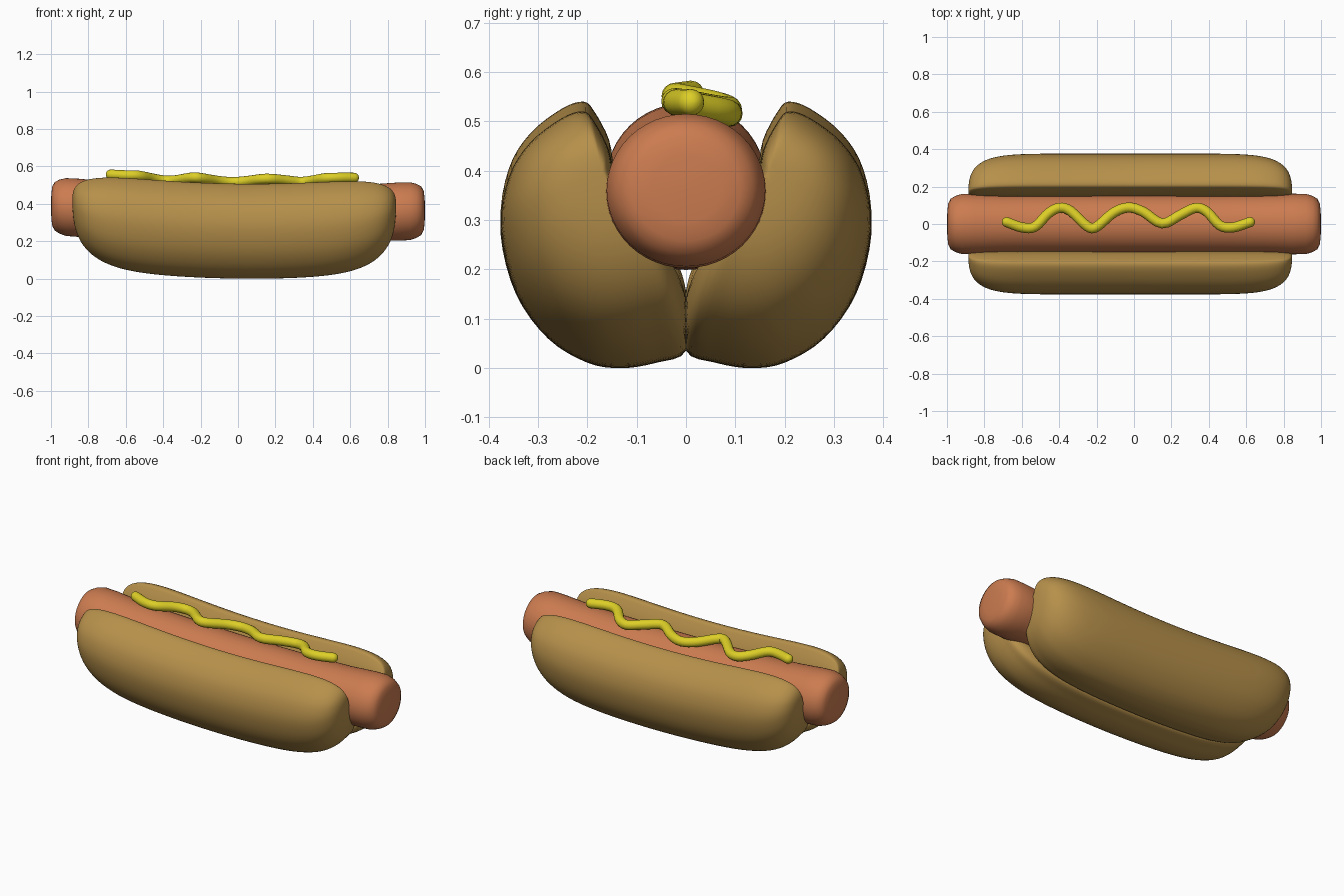
import bpy, bmesh
from math import sin, cos, pi
from mathutils import Vector

if "Cube" in bpy.data.objects:
    bpy.data.objects.remove(bpy.data.objects["Cube"])


def material(name, rgb):
    m = bpy.data.materials.new(name)
    m.diffuse_color = (*rgb, 1)
    m.use_nodes = True
    m.node_tree.nodes["Principled BSDF"].inputs["Base Color"].default_value = m.diffuse_color
    return m


def spline(points, closed, n=4):
    """Catmull-Rom curve through a few points."""
    pts = [Vector(p) for p in points]
    if not closed:
        pts = [2 * pts[0] - pts[1]] + pts + [2 * pts[-1] - pts[-2]]
    k, out = len(pts), []
    for i in (range(k) if closed else range(1, k - 2)):
        a, b, c, d = (pts[(i + j) % k] for j in (-1, 0, 1, 2))
        for s in range(n):
            t = s / n
            out.append(0.5 * (2 * b + (c - a) * t + (2 * a - 5 * b + 4 * c - d) * t * t
                              + (3 * b - a - 3 * c + d) * t ** 3))
    if not closed:
        out.append(pts[-2])
    return out


def loft(name, rings, mat):
    """Skin a list of equal rings and cap both ends."""
    bm = bmesh.new()
    rows = [[bm.verts.new(p) for p in ring] for ring in rings]
    n = len(rows[0])
    for a, b in zip(rows, rows[1:]):
        for i in range(n):
            j = (i + 1) % n
            bm.faces.new((a[i], a[j], b[j], b[i]))
    bm.faces.new(rows[0])
    bm.faces.new(rows[-1])
    bmesh.ops.recalc_face_normals(bm, faces=bm.faces)
    me = bpy.data.meshes.new(name)
    bm.to_mesh(me)
    bm.free()
    me.materials.append(mat)
    ob = bpy.data.objects.new(name, me)
    bpy.context.collection.objects.link(ob)
    bpy.context.view_layer.objects.active = ob
    ob.select_set(True)
    bpy.ops.object.shade_smooth_by_angle(angle=0.8)
    ob.select_set(False)


bun_mat = material("bread", (0.47, 0.28, 0.07))
sausage_mat = material("sausage", (0.60, 0.20, 0.08))
mustard_mat = material("mustard", (0.72, 0.62, 0.02))

# Bun halves: one section, shrunk towards rounded ends and bent upwards
section = spline([(0, .035), (.06, .011), (.13, 0), (.2, .011), (.28, .06), (.345, .15),
                  (.376, .27), (.362, .37), (.32, .44), (.255, .492), (.21, .507),
                  (.187, .485), (.155, .42), (.14, .34), (.1, .24), (.05, .17), (0, .125)], True)
core = Vector((0.17, 0.35))
for side, name in ((-1, "bun_front"), (1, "bun_back")):
    rings = []
    for i in range(61):
        t = 0.9999 * sin(pi * (i / 60 - 0.5))
        x = -0.02 + 0.865 * t
        sy = (1 - abs(t) ** 8) ** 0.36
        sz = (1 - abs(t) ** 6) ** 0.36
        bend = 0.08 * x * x - 0.012 * x
        rings.append([(x, side * max(0, core.x + (p.x - core.x) * sy),
                       core.y + (p.y - core.y) * sz + bend) for p in section])
    loft(name, rings, bun_mat)

# Sausage: blunt, slightly flared ends and a gentle upward bend
half = [(1, .01), (.998, .07), (.993, .11), (.98, .135), (.955, .15), (.92, .161),
        (.85, .162), (.7, .156), (.5, .154), (.25, .154)]
profile = [(-x, r) for x, r in half] + [(0, .154)] + half[::-1]
rings = []
for x, r in profile:
    z = 0.348 + 0.028 * x * x - 0.012 * x
    rings.append([(x, r * cos(a), z + 0.96 * r * sin(a))
                  for a in (2 * pi * k / 48 for k in range(48))])
loft("sausage", rings, sausage_mat)

# Mustard: wavy tube with round ends
path = spline([(-.68, .01, .556), (-.6, -.018, .552), (-.53, -.015, .55), (-.46, .055, .536),
               (-.4, .086, .525), (-.34, .07, .525), (-.25, -.012, .54), (-.2, -.015, .538),
               (-.11, .06, .523), (-.03, .088, .516), (.05, .065, .522), (.15, .003, .534),
               (.25, .05, .526), (.33, .086, .517), (.39, .065, .523), (.46, -.008, .536),
               (.53, -.018, .539), (.62, .01, .539)], False)
R = 0.027
tangents = [(path[min(i + 1, len(path) - 1)] - path[max(i - 1, 0)]).normalized()
            for i in range(len(path))]
caps = [pi / 2 * k / 5 for k in (4.8, 4, 3, 2, 1)]
stations = [(path[0] - tangents[0] * R * sin(a), tangents[0], R * cos(a)) for a in caps]
stations += [(p, t, R) for p, t in zip(path, tangents)]
stations += [(path[-1] + tangents[-1] * R * sin(a), tangents[-1], R * cos(a))
             for a in caps[::-1]]
rings = []
for p, t, r in stations:
    u = Vector((0, 0, 1)).cross(t).normalized()
    v = t.cross(u)
    rings.append([p + r * (u * cos(a) + v * sin(a))
                  for a in (2 * pi * k / 16 for k in range(16))])
loft("mustard", rings, mustard_mat)
